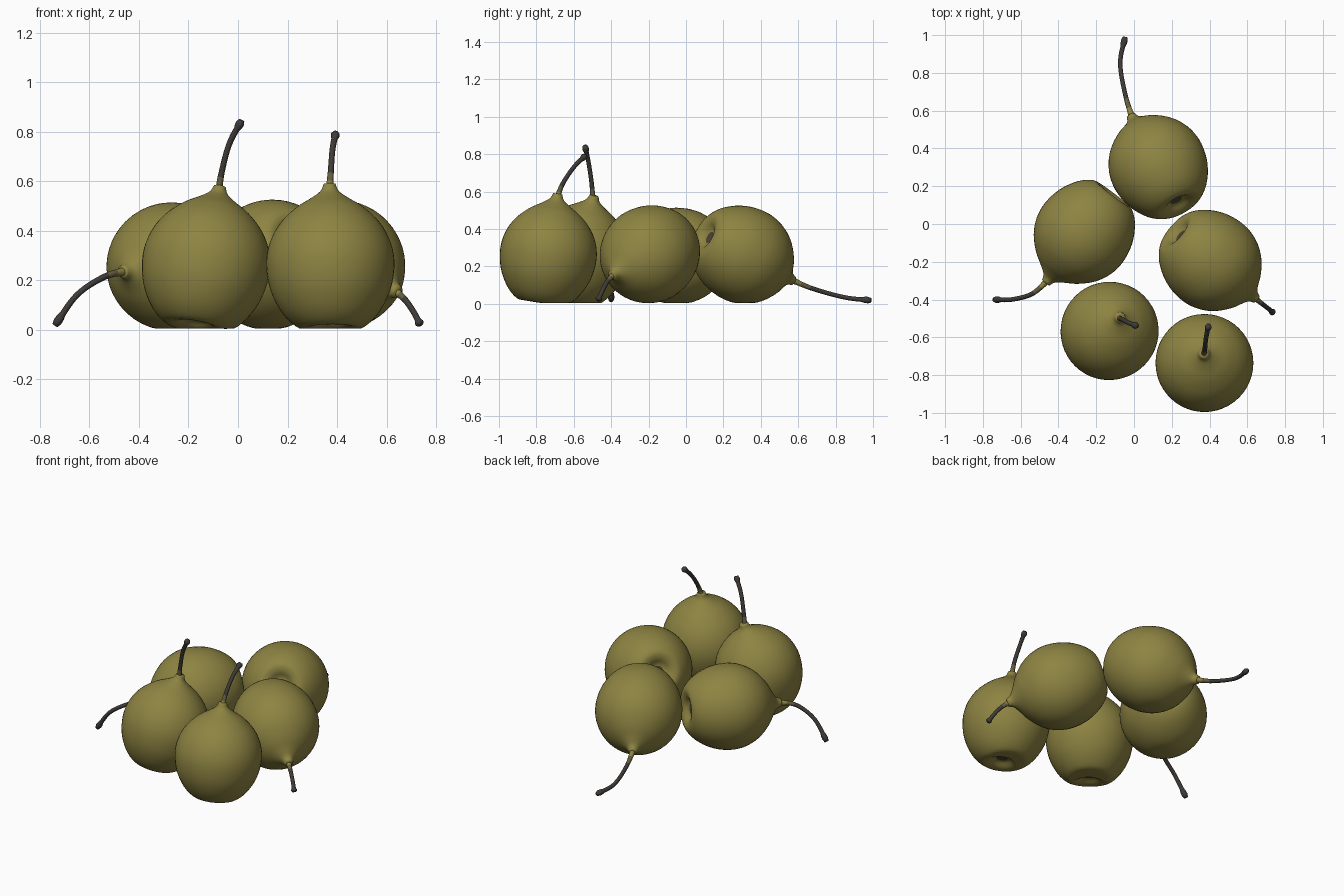
import bpy, bmesh, math
from mathutils import Vector

if "Cube" in bpy.data.objects:
    bpy.data.objects.remove(bpy.data.objects["Cube"])


def material(name, rgb):
    m = bpy.data.materials.new(name)
    m.diffuse_color = (*rgb, 1)
    m.use_nodes = True
    m.node_tree.nodes["Principled BSDF"].inputs["Base Color"].default_value = m.diffuse_color
    return m


SKIN = material("olive skin", (0.27, 0.23, 0.055))
STEM = material("dark stem", (0.05, 0.043, 0.038))
FADE = material("brown olive", (0.13, 0.108, 0.05))
CALYX = material("dark calyx", (0.075, 0.057, 0.035))


def smooth_path(points, steps):
    """Catmull-Rom curve through the points."""
    p = [Vector(q) for q in points]
    p = [2 * p[0] - p[1]] + p + [2 * p[-1] - p[-2]]
    out = []
    for i in range(1, len(p) - 2):
        a, b, c, d = p[i - 1:i + 3]
        for k in range(steps):
            t = k / steps
            out.append(0.5 * (2 * b + (c - a) * t + (2 * a - 5 * b + 4 * c - d) * t * t
                              + (3 * b - a - 3 * c + d) * t ** 3))
    return out + [p[-2]]


def skin_rings(name, rings, mats, pick):
    """Join rings of points into a closed smooth surface; pick(i) gives the material of band i."""
    bm = bmesh.new()
    loops = [[bm.verts.new(v) for v in r] for r in rings]
    n = len(loops[0])
    for i in range(len(loops) - 1):
        for j in range(n):
            k = (j + 1) % n
            f = bm.faces.new((loops[i][j], loops[i][k], loops[i + 1][k], loops[i + 1][j]))
            f.material_index = pick(i)
    bm.faces.new(loops[0][::-1]).material_index = pick(0)
    bm.faces.new(loops[-1]).material_index = pick(len(loops) - 2)
    bmesh.ops.recalc_face_normals(bm, faces=bm.faces)
    for f in bm.faces:
        f.smooth = True
    me = bpy.data.meshes.new(name)
    bm.to_mesh(me)
    bm.free()
    for m in mats:
        me.materials.append(m)
    ob = bpy.data.objects.new(name, me)
    bpy.context.collection.objects.link(ob)
    return ob


def ring(centre, u, v, r, n):
    return [centre + r * (u * math.cos(2 * math.pi * j / n) + v * math.sin(2 * math.pi * j / n))
            for j in range(n)]


# Half outline of a pear: radius, height along its axis
PROFILE = [(0.004, -0.222), (0.028, -0.222), (0.05, -0.228), (0.085, -0.25), (0.13, -0.25),
           (0.19, -0.197), (0.24, -0.105), (0.259, 0.0), (0.246, 0.09), (0.205, 0.17),
           (0.14, 0.235), (0.075, 0.277), (0.038, 0.305), (0.024, 0.335)]
STEM_RADII = [0.034, 0.027, 0.0185, 0.014, 0.0125, 0.012, 0.012, 0.0125, 0.013]


def pear(name, centre, stem):
    centre = Vector(centre)
    neck = Vector(stem[1])
    axis = (neck - centre).normalized()
    u = axis.orthogonal().normalized()
    v = axis.cross(u)
    # Fruit body, turned around its own axis
    outline = smooth_path([(r, h, 0) for r, h in PROFILE], 4)
    rings = [ring(centre + axis * p.y, u, v, max(p.x, 0.002), 48) for p in outline]
    for r in rings:
        for q in r:
            q.z = max(q.z, 0.004)
    skin_rings(name + "_fruit", rings, [SKIN, CALYX], lambda i: 1 if i < 5 else 0)

    # Curved stem, fleshy at the foot and knobbed at the tip
    path = smooth_path(stem, 8)
    count = len(path)
    rings = []
    u = None
    for i, p in enumerate(path):
        t = (path[min(i + 1, count - 1)] - path[max(i - 1, 0)]).normalized()
        u = t.orthogonal() if u is None else u - t * u.dot(t)
        u.normalize()
        s = i / (count - 1) * (len(STEM_RADII) - 1)
        k = min(int(s), len(STEM_RADII) - 2)
        rad = STEM_RADII[k] + (STEM_RADII[k + 1] - STEM_RADII[k]) * (s - k)
        if i >= count - 3:
            rad = (0.017, 0.018, 0.012)[i - count + 3]
        rings.append(ring(p, u, t.cross(u), rad, 12))
    for r in rings:
        for q in r:
            q.z = max(q.z, 0.0)
    skin_rings(name + "_stem", rings, [SKIN, FADE, STEM],
               lambda i: 0 if i < count * 0.34 else 1 if i < count * 0.44 else 2)


# Two standing pears
pear("left_standing_pear", (-0.13, -0.567, 0.257),
     [(-0.087, -0.515, 0.48), (-0.08, -0.50, 0.54), (-0.067, -0.503, 0.63),
      (-0.035, -0.52, 0.75), (0.015, -0.54, 0.845)])
pear("right_standing_pear", (0.373, -0.737, 0.257),
     [(0.37, -0.705, 0.50), (0.37, -0.69, 0.56), (0.375, -0.66, 0.64),
      (0.382, -0.60, 0.73), (0.395, -0.535, 0.795)])
# Three pears lying down
pear("left_lying_pear", (-0.265, -0.045, 0.255),
     [(-0.42, -0.245, 0.237), (-0.455, -0.295, 0.235), (-0.54, -0.37, 0.213),
      (-0.65, -0.40, 0.14), (-0.74, -0.40, 0.016)])
pear("back_lying_pear", (0.128, 0.305, 0.262),
     [(0.012, 0.515, 0.15), (-0.008, 0.56, 0.13), (-0.045, 0.68, 0.08),
      (-0.073, 0.85, 0.034), (-0.047, 0.99, 0.018)])
pear("right_lying_pear", (0.407, -0.195, 0.265),
     [(0.605, -0.355, 0.18), (0.633, -0.385, 0.158), (0.675, -0.42, 0.12),
      (0.71, -0.447, 0.07), (0.737, -0.47, 0.018)])
